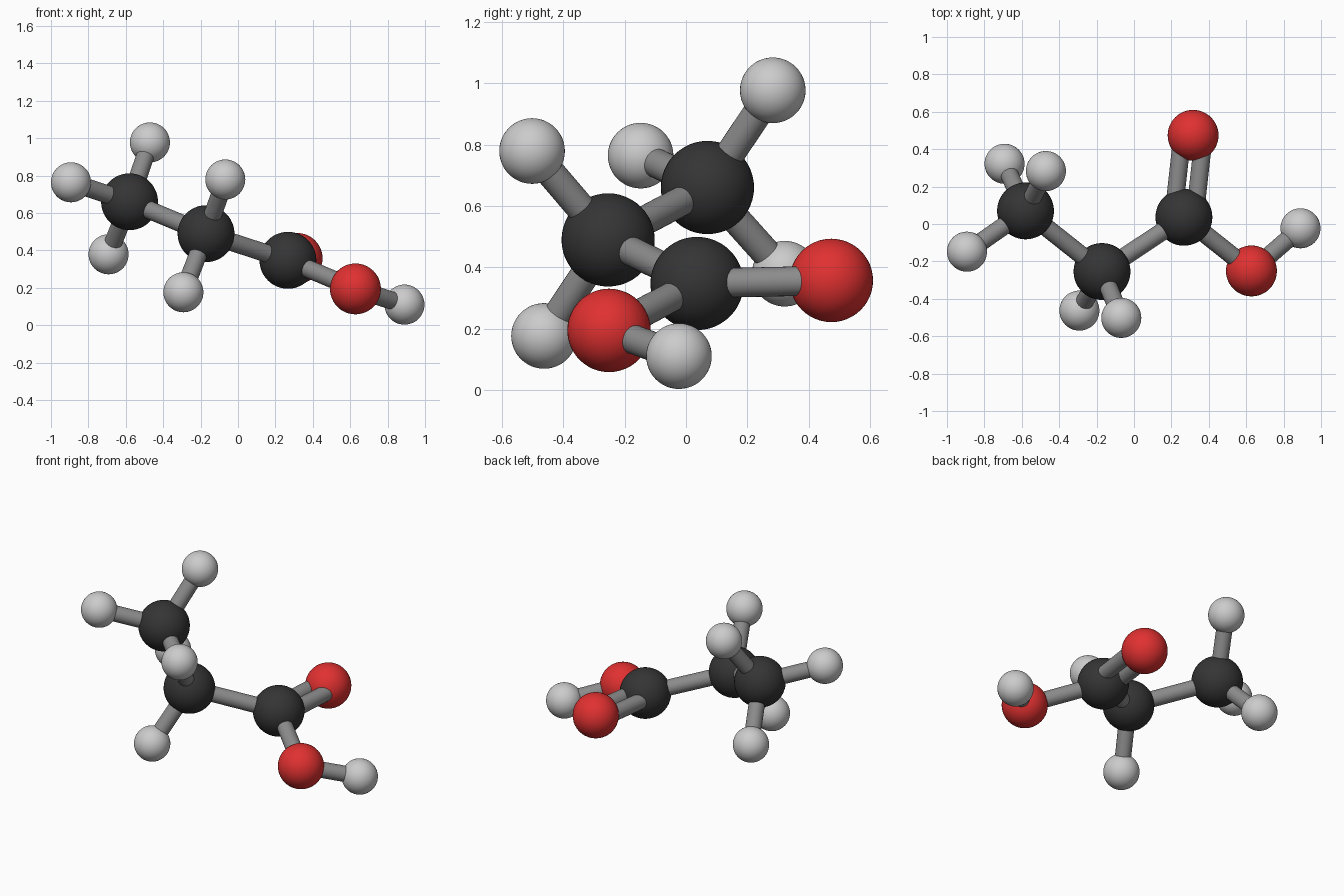
import bpy
from mathutils import Vector

if "Cube" in bpy.data.objects:
    bpy.data.objects.remove(bpy.data.objects["Cube"])


def material(name, rgb):
    m = bpy.data.materials.new(name)
    m.diffuse_color = (*rgb, 1)
    m.use_nodes = True
    m.node_tree.nodes["Principled BSDF"].inputs["Base Color"].default_value = m.diffuse_color
    return m


MATS = {
    "carbon": material("carbon_black", (0.035, 0.035, 0.035)),
    "oxygen": material("oxygen_red", (0.75, 0.03, 0.03)),
    "hydrogen": material("hydrogen_light_grey", (0.75, 0.75, 0.75)),
    "bond": material("bond_grey", (0.26, 0.26, 0.26)),
}
RADIUS = {"carbon": 0.152, "oxygen": 0.136, "hydrogen": 0.107}
BOND_R = 0.048

# Atom name: (element, centre)
ATOMS = {
    "carbon_methyl": ("carbon", (-0.58, 0.07, 0.66)),
    "carbon_middle": ("carbon", (-0.171, -0.254, 0.489)),
    "carbon_acid": ("carbon", (0.267, 0.036, 0.347)),
    "oxygen_double": ("oxygen", (0.316, 0.474, 0.357)),
    "oxygen_hydroxyl": ("oxygen", (0.628, -0.251, 0.194)),
    "hydrogen_hydroxyl": ("hydrogen", (0.89, -0.023, 0.11)),
    "hydrogen_methyl_left": ("hydrogen", (-0.893, -0.148, 0.764)),
    "hydrogen_methyl_top": ("hydrogen", (-0.471, 0.283, 0.977)),
    "hydrogen_methyl_low": ("hydrogen", (-0.692, 0.322, 0.379)),
    "hydrogen_middle_top": ("hydrogen", (-0.068, -0.502, 0.779)),
    "hydrogen_middle_low": ("hydrogen", (-0.292, -0.463, 0.176)),
}

# Bonds: (atom, atom, order)
BONDS = [
    ("carbon_methyl", "carbon_middle", 1),
    ("carbon_middle", "carbon_acid", 1),
    ("carbon_acid", "oxygen_double", 2),
    ("carbon_acid", "oxygen_hydroxyl", 1),
    ("oxygen_hydroxyl", "hydrogen_hydroxyl", 1),
    ("carbon_methyl", "hydrogen_methyl_left", 1),
    ("carbon_methyl", "hydrogen_methyl_top", 1),
    ("carbon_methyl", "hydrogen_methyl_low", 1),
    ("carbon_middle", "hydrogen_middle_top", 1),
    ("carbon_middle", "hydrogen_middle_low", 1),
]


def finish(name, mat):
    ob = bpy.context.object
    ob.name = name
    ob.data.materials.append(MATS[mat])
    bpy.ops.object.shade_smooth_by_angle()


def rod(name, a, b):
    d = b - a
    bpy.ops.mesh.primitive_cylinder_add(
        vertices=32, radius=BOND_R, depth=d.length, location=(a + b) / 2,
        rotation=d.to_track_quat('Z', 'Y').to_euler())
    finish(name, "bond")


# Atoms
for name, (element, pos) in ATOMS.items():
    bpy.ops.mesh.primitive_uv_sphere_add(
        segments=48, ring_count=24, radius=RADIUS[element], location=pos)
    finish(name, element)

# Bonds; the double bond is a pair of rods set side by side
for i, (p, q, order) in enumerate(BONDS, 1):
    a, b = Vector(ATOMS[p][1]), Vector(ATOMS[q][1])
    side = (b - a).cross(Vector((0, 0, 1))).normalized() * 0.057
    for s in ((0,) if order == 1 else (-1, 1)):
        rod(f"bond_{i}" + {0: "", -1: "_left", 1: "_right"}[s],
            a + side * s, b + side * s)
